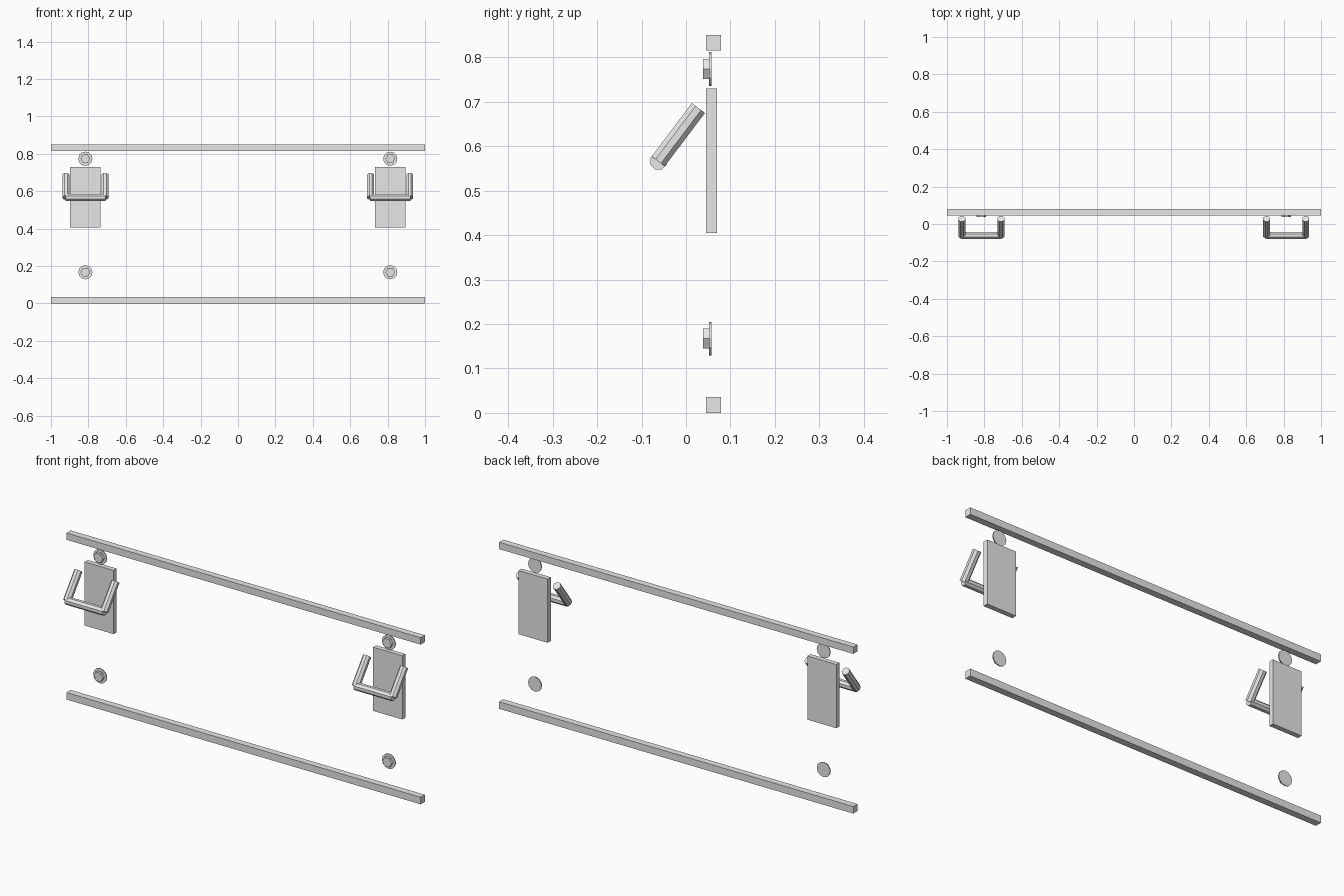
import bpy, bmesh, math
from mathutils import Vector

if "Cube" in bpy.data.objects:
    bpy.data.objects.remove(bpy.data.objects["Cube"])

grey = bpy.data.materials.new("light_grey")
grey.diffuse_color = (0.8, 0.8, 0.8, 1)
grey.use_nodes = True
grey.node_tree.nodes["Principled BSDF"].inputs["Base Color"].default_value = grey.diffuse_color


def finish(name, bm):
    bmesh.ops.recalc_face_normals(bm, faces=bm.faces)
    me = bpy.data.meshes.new(name)
    bm.to_mesh(me)
    bm.free()
    me.materials.append(grey)
    ob = bpy.data.objects.new(name, me)
    bpy.context.collection.objects.link(ob)
    return ob


def box(name, lo, hi):
    bm = bmesh.new()
    bmesh.ops.create_cube(bm, size=1)
    lo, hi = Vector(lo), Vector(hi)
    for v in bm.verts:
        v.co = (lo + hi) / 2 + v.co * (hi - lo)
    return finish(name, bm)


def rod(name, start, end, r, sides, u, turn=0):
    """Flat-sided rod from start to end; u is the direction of its first corner."""
    start, end, u = Vector(start), Vector(end), Vector(u)
    w = (end - start).normalized().cross(u)
    bm = bmesh.new()
    angles = [turn + math.tau * i / sides for i in range(sides)]
    a, b = ([bm.verts.new(c + r * (u * math.cos(t) + w * math.sin(t))) for t in angles]
            for c in (start, end))
    for i in range(sides):
        j = (i + 1) % sides
        bm.faces.new((a[i], a[j], b[j], b[i]))
    bm.faces.new(a)
    bm.faces.new(b)
    return finish(name, bm)


X = (1, 0, 0)
EIGHTH = math.pi / 8

# Long rails at the bottom and top
box("bottom_rail", (-1, 0.045, 0), (1, 0.079, 0.036))
box("top_rail", (-1, 0.045, 0.815), (1, 0.079, 0.85))

# Hardware at both ends
for side, x in (("left", -0.816), ("right", 0.814)):
    box(side + "_back_plate", (x - 0.082, 0.045, 0.405), (x + 0.082, 0.07, 0.73))
    # U-shaped handle: two slanted arms and a cross bar
    for part, dx in (("left", -0.1045), ("right", 0.1045)):
        rod(f"{side}_handle_{part}_arm", (x + dx, 0.028, 0.686), (x + dx, -0.0625, 0.566),
            0.02, 8, X, EIGHTH)
    rod(side + "_handle_grip", (x - 0.107, -0.0615, 0.5665), (x + 0.107, -0.0615, 0.5665),
        0.02, 8, (0, 0, 1), EIGHTH)
    # Bolts with washers
    for level, z in (("lower", 0.167), ("upper", 0.774)):
        rod(f"{side}_{level}_washer", (x, 0.052, z), (x, 0.057, z), 0.038, 12, X)
        rod(f"{side}_{level}_bolt_head", (x, 0.038, z), (x, 0.053, z), 0.026, 6, X)
